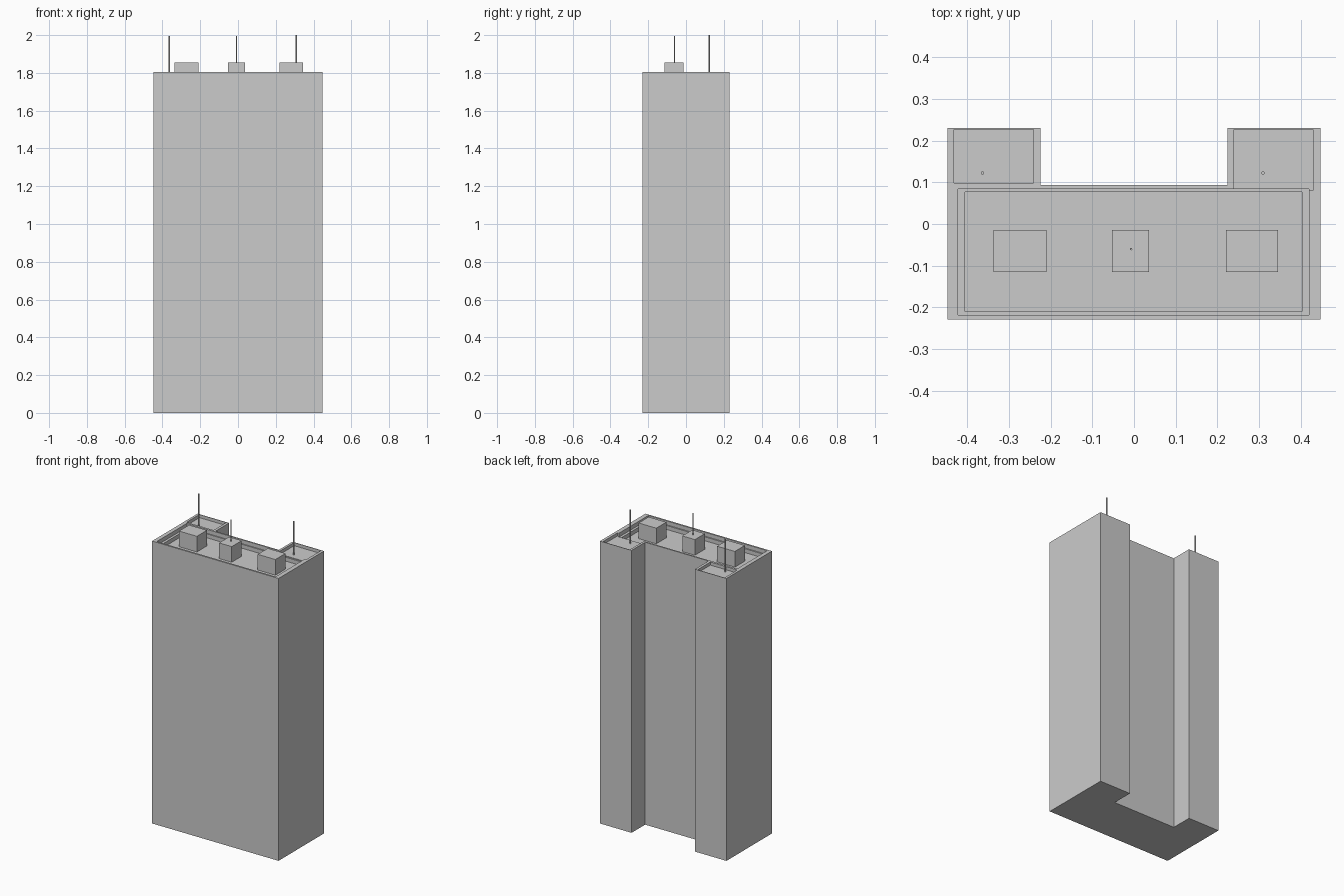
import bpy, bmesh

if "Cube" in bpy.data.objects:
    bpy.data.objects.remove(bpy.data.objects["Cube"])

ROOF = 1.805
LEDGE = 1.78
FLOOR = 1.755
WING_FLOOR = 1.785
BOX_TOP = 1.855


def prism(name, outline, z0, z1):
    """Extrude a 2D outline between two heights."""
    bm = bmesh.new()
    face = bm.faces.new([bm.verts.new((x, y, z0)) for x, y in outline])
    top = bmesh.ops.extrude_face_region(bm, geom=[face])["geom"]
    bmesh.ops.translate(bm, vec=(0, 0, z1 - z0),
                        verts=[v for v in top if isinstance(v, bmesh.types.BMVert)])
    bmesh.ops.recalc_face_normals(bm, faces=bm.faces)
    mesh = bpy.data.meshes.new(name)
    bm.to_mesh(mesh)
    bm.free()
    obj = bpy.data.objects.new(name, mesh)
    bpy.context.collection.objects.link(obj)
    return obj


def box(name, x0, x1, y0, y1, z0, z1):
    return prism(name, [(x0, y0), (x1, y0), (x1, y1), (x0, y1)], z0, z1)


def cut(target, cutter):
    """Subtract the cutter and remove it."""
    cutter.hide_render = True
    mod = target.modifiers.new("recess", 'BOOLEAN')
    mod.operation = 'DIFFERENCE'
    mod.solver = 'EXACT'
    mod.object = cutter
    bpy.context.view_layer.objects.active = target
    bpy.ops.object.modifier_apply(modifier=mod.name)
    bpy.data.objects.remove(cutter)


def antenna(name, x, y, z0, z1, radius):
    bpy.ops.mesh.primitive_cylinder_add(vertices=12, radius=radius, depth=z1 - z0,
                                        location=(x, y, (z0 + z1) / 2))
    bpy.context.object.name = name
    bpy.ops.object.shade_smooth_by_angle()


# Tower block with a U-shaped footprint, open at the back
half = [(0.447, -0.229), (0.447, 0.23), (0.224, 0.23), (0.224, 0.093)]
tower = prism("tower", half + [(-x, y) for x, y in reversed(half)], 0, ROOF)

# Stepped main roof recess
cut(tower, box("ledge_cutter", -0.421, 0.419, -0.218, 0.084, LEDGE, 1.9))
cut(tower, box("floor_cutter", -0.405, 0.403, -0.21, 0.077, FLOOR, 1.9))

# Shallow wing recesses; the right one opens into the main roof
cut(tower, box("left_wing_cutter", -0.431, -0.241, 0.098, 0.226, WING_FLOOR, 1.9))
cut(tower, box("right_wing_cutter", 0.239, 0.429, 0.08, 0.226, WING_FLOOR, 1.9))

# Rooftop plant rooms
for name, x0, x1 in (("left_plant_room", -0.336, -0.21),
                     ("middle_plant_room", -0.053, 0.036),
                     ("right_plant_room", 0.22, 0.345)):
    box(name, x0, x1, -0.115, -0.014, FLOOR - 0.001, BOX_TOP)

# Antenna masts
antenna("left_antenna", -0.363, 0.122, WING_FLOOR, 1.995, 0.004)
antenna("middle_antenna", -0.007, -0.06, BOX_TOP, 1.995, 0.003)
antenna("right_antenna", 0.309, 0.122, WING_FLOOR, 2.0, 0.004)
